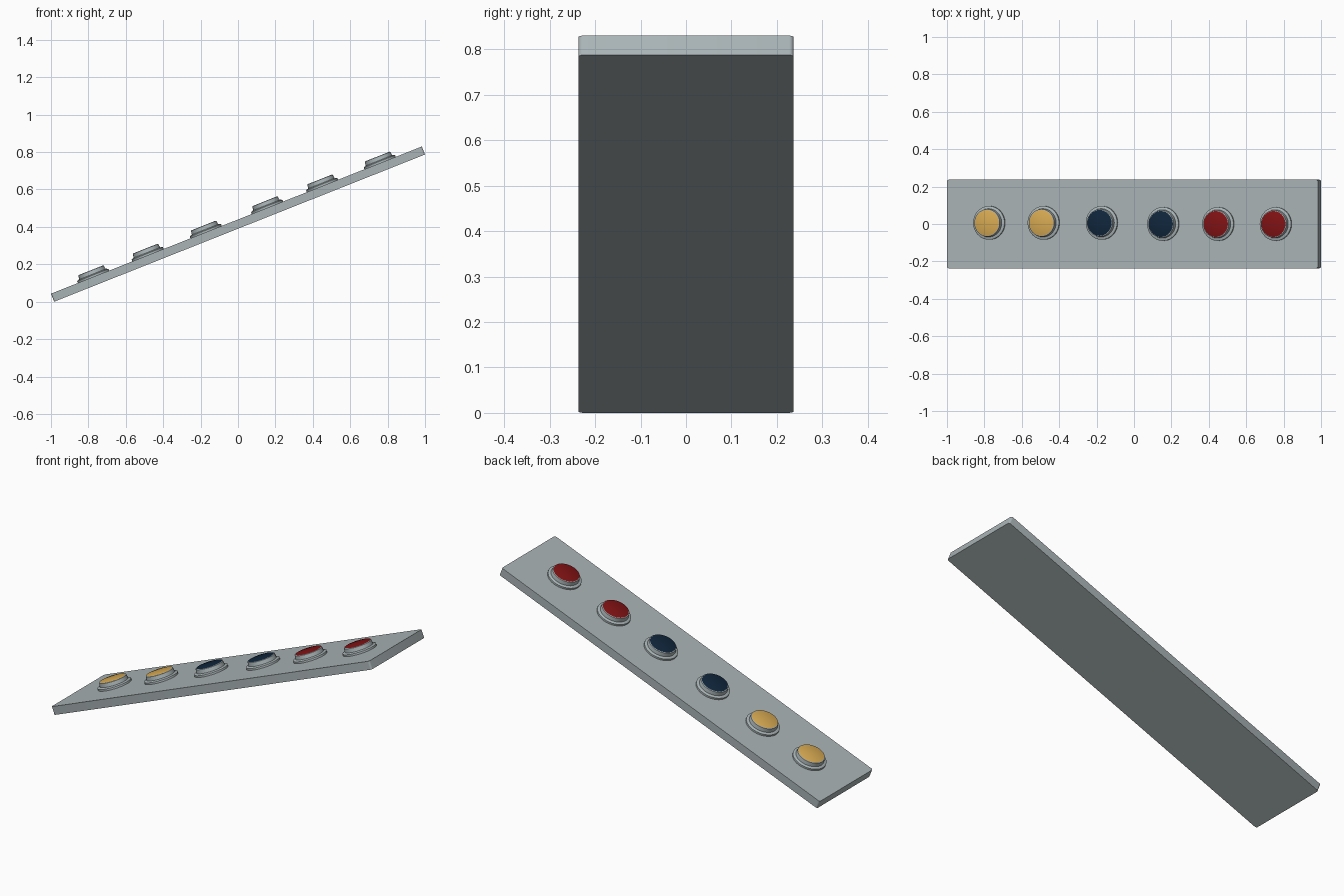
import bpy, bmesh, math
from mathutils import Matrix

if "Cube" in bpy.data.objects:
    bpy.data.objects.remove(bpy.data.objects["Cube"])

def material(name, rgb):
    m = bpy.data.materials.new(name)
    m.diffuse_color = (*rgb, 1)
    m.use_nodes = True
    m.node_tree.nodes["Principled BSDF"].inputs["Base Color"].default_value = m.diffuse_color
    return m

GREY = material("metal_grey", (0.40, 0.456, 0.468))
YELLOW = material("amber_yellow", (0.68, 0.40, 0.085))
NAVY = material("navy_blue", (0.005, 0.019, 0.045))
RED = material("dark_red", (0.22, 0.006, 0.007))

ANGLE = math.atan2(0.787, 1.983)
LENGTH, WIDTH, THICK = 2.133, 0.474, 0.046
TILT = Matrix.Translation((0, 0, 0.415)) @ Matrix.Rotation(-ANGLE, 4, 'Y')

def finish(name, bm, mats):
    """Tilt the part into the plane of the board and make it an object."""
    bm.transform(TILT)
    bmesh.ops.recalc_face_normals(bm, faces=bm.faces)
    me = bpy.data.meshes.new(name)
    bm.to_mesh(me)
    bm.free()
    for m in mats:
        me.materials.append(m)
    ob = bpy.data.objects.new(name, me)
    bpy.context.collection.objects.link(ob)
    bpy.context.view_layer.objects.active = ob
    bpy.ops.object.select_all(action='DESELECT')
    ob.select_set(True)
    bpy.ops.object.shade_smooth_by_angle(angle=math.radians(30))
    return ob

# Board with four rounded corner edges
bm = bmesh.new()
bmesh.ops.create_cube(bm, size=1)
bmesh.ops.scale(bm, vec=(LENGTH, WIDTH, THICK), verts=bm.verts)
corners = [e for e in bm.edges
           if abs(e.verts[0].co.z - e.verts[1].co.z) > THICK / 2]
bmesh.ops.bevel(bm, geom=corners, offset=0.01, segments=4, profile=0.5,
                affect='EDGES')
finish("board", bm, [GREY])

# Button cross-section (radius, height above board): flange, body, cap
PROFILE = [(0.090, -0.005), (0.090, 0.010), (0.080, 0.015), (0.076, 0.015),
           (0.073, 0.036), (0.069, 0.038)]

def button(name, x, y, colour, sides=48):
    bm = bmesh.new()
    u = (x + 0.038 * math.sin(ANGLE)) / math.cos(ANGLE)
    rings = [[bm.verts.new((u + r * math.cos(2 * math.pi * i / sides),
                            y + r * math.sin(2 * math.pi * i / sides),
                            THICK / 2 + h)) for i in range(sides)]
             for r, h in PROFILE]
    for a, b in zip(rings, rings[1:]):
        for i in range(sides):
            j = (i + 1) % sides
            bm.faces.new((a[i], a[j], b[j], b[i]))
    bm.faces.new(rings[0][::-1])
    bm.faces.new(rings[-1]).material_index = 1   # coloured cap
    finish(name, bm, [GREY, colour])

for n, (x, y, c) in enumerate([(-0.778, 0.006, YELLOW), (-0.487, 0.006, YELLOW),
                               (-0.176, 0.006, NAVY), (0.152, 0.0, NAVY),
                               (0.446, 0.0, RED), (0.754, 0.0, RED)]):
    button(f"button_{n + 1}", x, y, c)
